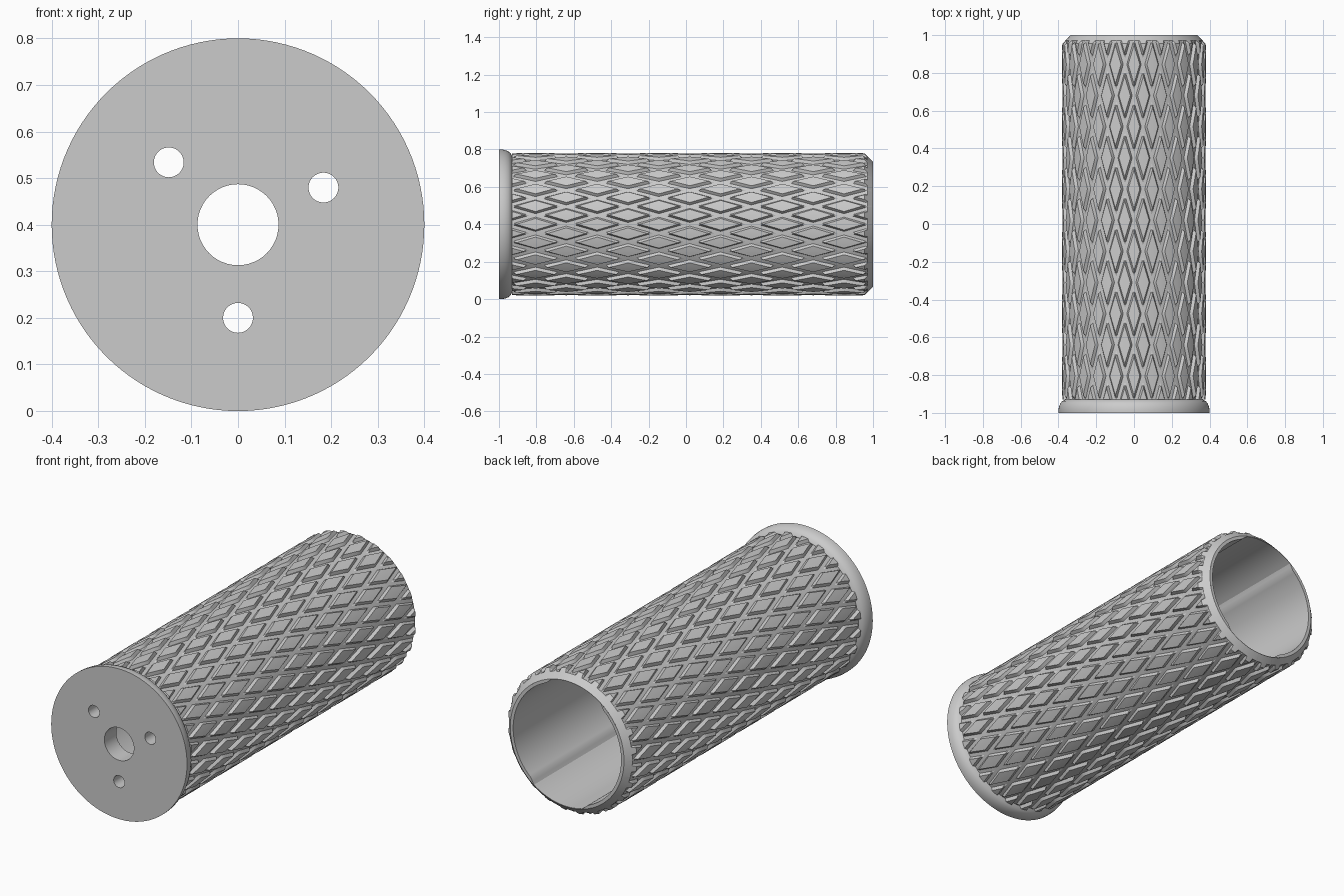
import bpy, bmesh
from math import sin, cos, pi, radians, hypot
from mathutils import Matrix, Vector

if "Cube" in bpy.data.objects:
    bpy.data.objects.remove(bpy.data.objects["Cube"])

grey = bpy.data.materials.new("machined_grey")
grey.use_nodes = True
grey.diffuse_color = (0.6, 0.6, 0.6, 1)
grey.node_tree.nodes["Principled BSDF"].inputs["Base Color"].default_value = (0.6, 0.6, 0.6, 1)

AXIS_Z = 0.4      # height of the sleeve axis
BODY_R = 0.38
RIM_R = 0.335
CHAMFER_Y = 0.955


def polar(r, angle, y):
    return Vector((r * cos(angle), y, AXIS_Z + r * sin(angle)))


def finish(bm, name):
    mesh = bpy.data.meshes.new(name)
    bm.to_mesh(mesh)
    bm.free()
    obj = bpy.data.objects.new(name, mesh)
    bpy.context.collection.objects.link(obj)
    mesh.materials.append(grey)
    return obj


def smooth(obj):
    bpy.ops.object.select_all(action='DESELECT')
    obj.select_set(True)
    bpy.context.view_layer.objects.active = obj
    bpy.ops.object.shade_smooth_by_angle(angle=radians(25))


# Knurled body: a lattice that follows two opposite families of helical grooves
GROOVES, PITCH, DEPTH = 24, 0.33, 0.016
STEP = 2 * pi / GROOVES
TWIST = STEP / PITCH
EDGE, FLOOR = 0.05, 0.026
GAP = (STEP - 2 * EDGE) / 3
OFFSETS = [-EDGE, -FLOOR, FLOOR, EDGE, EDGE + GAP, EDGE + 2 * GAP]
N = len(OFFSETS)
COUNT = GROOVES * N
REACH = 8 * N


def coord(i):
    return (i // N) * STEP + OFFSETS[i % N]


bm = bmesh.new()
grid = {}
for i in range(COUNT):
    for m in range(-REACH, REACH + 1):
        u, v = coord(i), coord(i + m)
        sunk = i % N in (1, 2) or (i + m) % N in (1, 2)
        r = BODY_R - (DEPTH if sunk else 0)
        grid[i, m] = bm.verts.new(polar(r, (u + v) / 2, 0.02 + (v - u) / (2 * TWIST)))
for i in range(COUNT):
    n = (i + 1) % COUNT
    for m in range(-REACH + 1, REACH):
        bm.faces.new((grid[i, m], grid[i, m + 1], grid[n, m], grid[n, m - 1]))

# Trim both ends and turn the back edge into a chamfer
for y, facing, trim in ((-0.93, -1, True), (1.0, 1, True),
                        (CHAMFER_Y, 1, False), (CHAMFER_Y + DEPTH, 1, False)):
    bmesh.ops.bisect_plane(bm, geom=bm.verts[:] + bm.edges[:] + bm.faces[:], dist=1e-5,
                           plane_co=(0, y, 0), plane_no=(0, facing, 0), clear_outer=trim)
for v in bm.verts:
    r = hypot(v.co.x, v.co.z - AXIS_Z)
    limit = BODY_R - max(0, v.co.y - CHAMFER_Y)
    if r > limit:
        v.co.x *= limit / r
        v.co.z = AXIS_Z + (v.co.z - AXIS_Z) * limit / r
smooth(finish(bm, "knurled_body"))

# Bore with two opposite shallow recesses, each with a sloped flank
SEGMENTS = 120
RECESSES = (-80, 100)


def bore_radius(degrees):
    for middle in RECESSES:
        away = abs((degrees - middle + 180) % 360 - 180)
        if away < 33:
            return 0.333 - 0.015 * min(1, max(0, (away - 26) / 6))
    return 0.318


bm = bmesh.new()
rings = []
for s in range(SEGMENTS):
    a = 2 * pi * s / SEGMENTS
    r = bore_radius(360 * s / SEGMENTS)
    rings.append([bm.verts.new(polar(*p)) for p in ((r, a, -0.9), (r, a, 1), (RIM_R, a, 1))])
for s in range(SEGMENTS):
    p, q = rings[s], rings[(s + 1) % SEGMENTS]
    for k in range(2):
        bm.faces.new((p[k], q[k], q[k + 1], p[k + 1]))
bore = finish(bm, "bore")
smooth(bore)

# Front flange: rounded disc whose inner plug closes the bore
PROFILE = [(0.4, -1), (0.4, -0.985), (0.397, -0.967), (0.39, -0.95), (0.38, -0.938),
           (0.365, -0.93), (0.335, -0.93), (0.335, -0.9)]
bm = bmesh.new()
loops = [[bm.verts.new(polar(r, 2 * pi * s / SEGMENTS, y)) for s in range(SEGMENTS)]
         for r, y in PROFILE]
for a, b in zip(loops, loops[1:]):
    for s in range(SEGMENTS):
        n = (s + 1) % SEGMENTS
        bm.faces.new((a[s], a[n], b[n], b[s]))
bm.faces.new(loops[0])
bm.faces.new(loops[-1])
bmesh.ops.recalc_face_normals(bm, faces=bm.faces[:])
flange = finish(bm, "front_flange")

# Central hole and three screw holes drilled through the flange
HOLES = [(0, 0, 0.087)] + [(0.2 * cos(radians(d)), 0.2 * sin(radians(d)), 0.032)
                           for d in (-90, 23.5, 138)]
bm = bmesh.new()
for x, z, r in HOLES:
    bmesh.ops.create_cone(bm, cap_ends=True, segments=48, radius1=r, radius2=r, depth=0.4,
                          matrix=Matrix.Translation((x, -0.95, AXIS_Z + z))
                          @ Matrix.Rotation(pi / 2, 4, 'X'))
drill = finish(bm, "drill_cutter")
drill.hide_render = True
cut = flange.modifiers.new("holes", 'BOOLEAN')
cut.operation = 'DIFFERENCE'
cut.solver = 'EXACT'
cut.object = drill
bpy.ops.object.select_all(action='DESELECT')
bpy.context.view_layer.objects.active = flange
flange.select_set(True)
bpy.ops.object.modifier_apply(modifier=cut.name)
bpy.data.objects.remove(drill)
smooth(flange)
